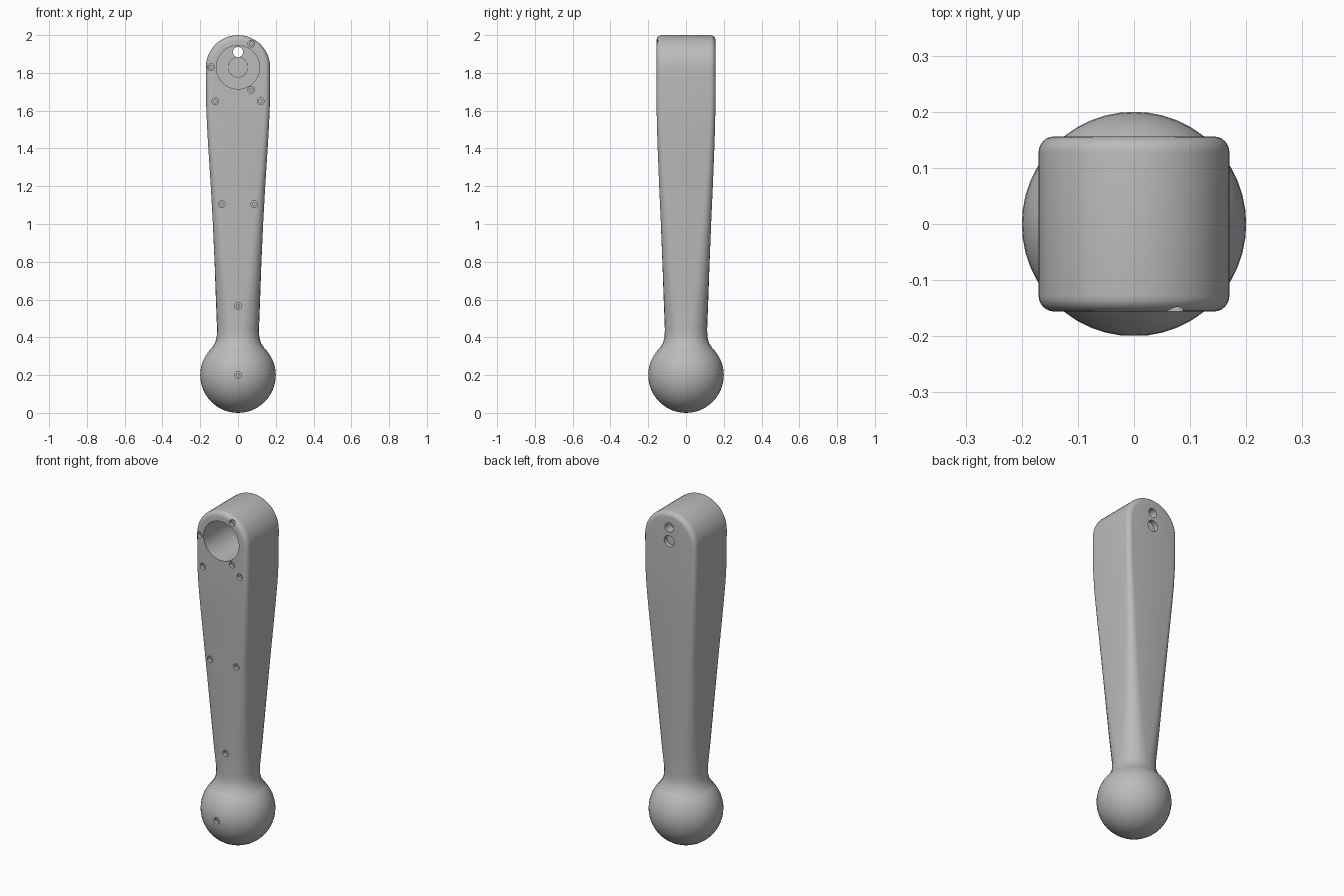
import bpy, bmesh, math
from math import sin, cos, pi

old = bpy.data.objects.get("Cube")
if old:
    bpy.data.objects.remove(old, do_unlink=True)

grey = bpy.data.materials.new("plain grey")
grey.use_nodes = True
colour = (0.5, 0.5, 0.5, 1)
grey.diffuse_color = colour
grey.node_tree.nodes["Principled BSDF"].inputs["Base Color"].default_value = colour

ARCH_Z, ARCH_R, DEPTH = 1.83, 0.17, 0.156


def make_object(name, bm):
    mesh = bpy.data.meshes.new(name)
    bmesh.ops.recalc_face_normals(bm, faces=bm.faces)
    bm.to_mesh(mesh)
    bm.free()
    mesh.materials.append(grey)
    obj = bpy.data.objects.new(name, mesh)
    bpy.context.collection.objects.link(obj)
    return obj


def activate(obj):
    bpy.ops.object.select_all(action="DESELECT")
    obj.select_set(True)
    bpy.context.view_layer.objects.active = obj


def cut(obj, cutter):
    cutter.hide_render = True
    mod = obj.modifiers.new("cut", "BOOLEAN")
    mod.operation, mod.solver, mod.object = "DIFFERENCE", "EXACT", cutter
    activate(obj)
    bpy.ops.object.modifier_apply(modifier=mod.name)
    bpy.data.objects.remove(cutter, do_unlink=True)


def drill(obj, x, z, radius, y0, y1, sides=24):
    bpy.ops.mesh.primitive_cylinder_add(
        vertices=sides, radius=radius, depth=y1 - y0,
        location=(x, (y0 + y1) / 2, z), rotation=(pi / 2, 0, 0))
    cut(obj, bpy.context.object)


def groove(obj, x0, x1, z0, z1, y0, y1):
    bpy.ops.mesh.primitive_cube_add(
        size=1, location=((x0 + x1) / 2, (y0 + y1) / 2, (z0 + z1) / 2))
    box = bpy.context.object
    box.scale = (x1 - x0, y1 - y0, z1 - z0)
    cut(obj, box)


def screw_hole(obj, x, z, face_y):
    drill(obj, x, z, 0.018, face_y - 0.05, face_y + 0.02)
    drill(obj, x, z, 0.009, face_y - 0.05, face_y + 0.05, 16)


# Arm stations: height, half width, half depth, corner radius
stations = [
    (0.325, 0.152, 0.152, 0.145), (0.345, 0.138, 0.138, 0.130),
    (0.37, 0.122, 0.122, 0.113), (0.40, 0.113, 0.114, 0.102),
    (0.44, 0.111, 0.112, 0.098), (0.6, 0.117, 0.118, 0.08),
    (0.8, 0.124, 0.125, 0.062), (1.0, 0.133, 0.133, 0.049),
    (1.2, 0.144, 0.142, 0.04), (1.4, 0.157, 0.150, 0.034),
    (1.52, 0.164, 0.154, 0.03), (1.64, 0.169, 0.156, 0.028),
    (ARCH_Z, ARCH_R, DEPTH, 0.028),
]


def depth_at(z):
    for a, b in zip(stations, stations[1:]):
        if a[0] <= z <= b[0]:
            return a[2] + (b[2] - a[2]) * (z - a[0]) / (b[0] - a[0])
    return DEPTH


# Silhouette path up one side, over the arch, down the other: x, z, normal, depth, radius
side = [(-w, z, -1, 0, d, r) for z, w, d, r in stations]
arch = []
ARCH_STEPS, CORNER_STEPS = 24, 6
for i in range(1, ARCH_STEPS):
    a = pi - pi * i / ARCH_STEPS
    arch.append((ARCH_R * cos(a), ARCH_Z + ARCH_R * sin(a), cos(a), sin(a), DEPTH, 0.028))
path = side + arch + [(-x, z, -nx, nz, d, r) for x, z, nx, nz, d, r in reversed(side)]

bm = bmesh.new()
rows = []
for x, z, nx, nz, d, r in path:
    corner = []
    for k in range(CORNER_STEPS + 1):
        t = pi / 2 * k / CORNER_STEPS
        corner.append((r * (1 - sin(t)), -d + r * (1 - cos(t))))
    profile = corner + [(o, -y) for o, y in reversed(corner)]
    rows.append([bm.verts.new((x - nx * o, y, z - nz * o)) for o, y in profile])
for a, b in zip(rows, rows[1:]):
    for k in range(len(a) - 1):
        bm.faces.new((a[k], a[k + 1], b[k + 1], b[k]))
# Flat front and back, bridged between the two sides
last = len(rows) - 1
for i in range(last // 2):
    for k in (0, -1):
        loop = [rows[i][k], rows[i + 1][k], rows[last - i - 1][k], rows[last - i][k]]
        bm.faces.new(list(dict.fromkeys(loop)))
bm.faces.new(rows[0] + rows[-1][::-1])
arm = make_object("arm", bm)

# Bore with a recessed hub, cross grooves and a small through hole
FLOOR = 0.10
drill(arm, 0, ARCH_Z, 0.115, -0.3, FLOOR, 48)
drill(arm, 0, ARCH_Z, 0.052, 0, FLOOR + 0.012, 32)
groove(arm, -0.11, -0.045, ARCH_Z - 0.006, ARCH_Z + 0.006, 0.05, FLOOR + 0.006)
groove(arm, 0.045, 0.11, ARCH_Z - 0.006, ARCH_Z + 0.006, 0.05, FLOOR + 0.006)
groove(arm, -0.003, 0.003, ARCH_Z - 0.11, ARCH_Z - 0.045, 0.05, FLOOR + 0.006)
drill(arm, 0, 1.91, 0.027, 0, 0.3)
drill(arm, 0, ARCH_Z, 0.033, 0.13, 0.3)

# Screw holes around the bore and down the front
for x, z in ((0.07, 1.955), (-0.142, ARCH_Z), (0.07, 1.71)):
    screw_hole(arm, x, z, -DEPTH)
for x, z in ((-0.12, 1.65), (0.12, 1.65), (-0.086, 1.105), (0.086, 1.105), (0, 0.565)):
    screw_hole(arm, x, z, -depth_at(z))

# Ball foot with its own screw hole
bm = bmesh.new()
bmesh.ops.create_uvsphere(bm, u_segments=48, v_segments=24, radius=0.2)
bmesh.ops.translate(bm, verts=bm.verts, vec=(0, 0, 0.2))
ball = make_object("ball_foot", bm)
screw_hole(ball, 0, 0.2, -0.2)

for obj in (arm, ball):
    activate(obj)
    bpy.ops.object.shade_smooth_by_angle(angle=math.radians(32))
